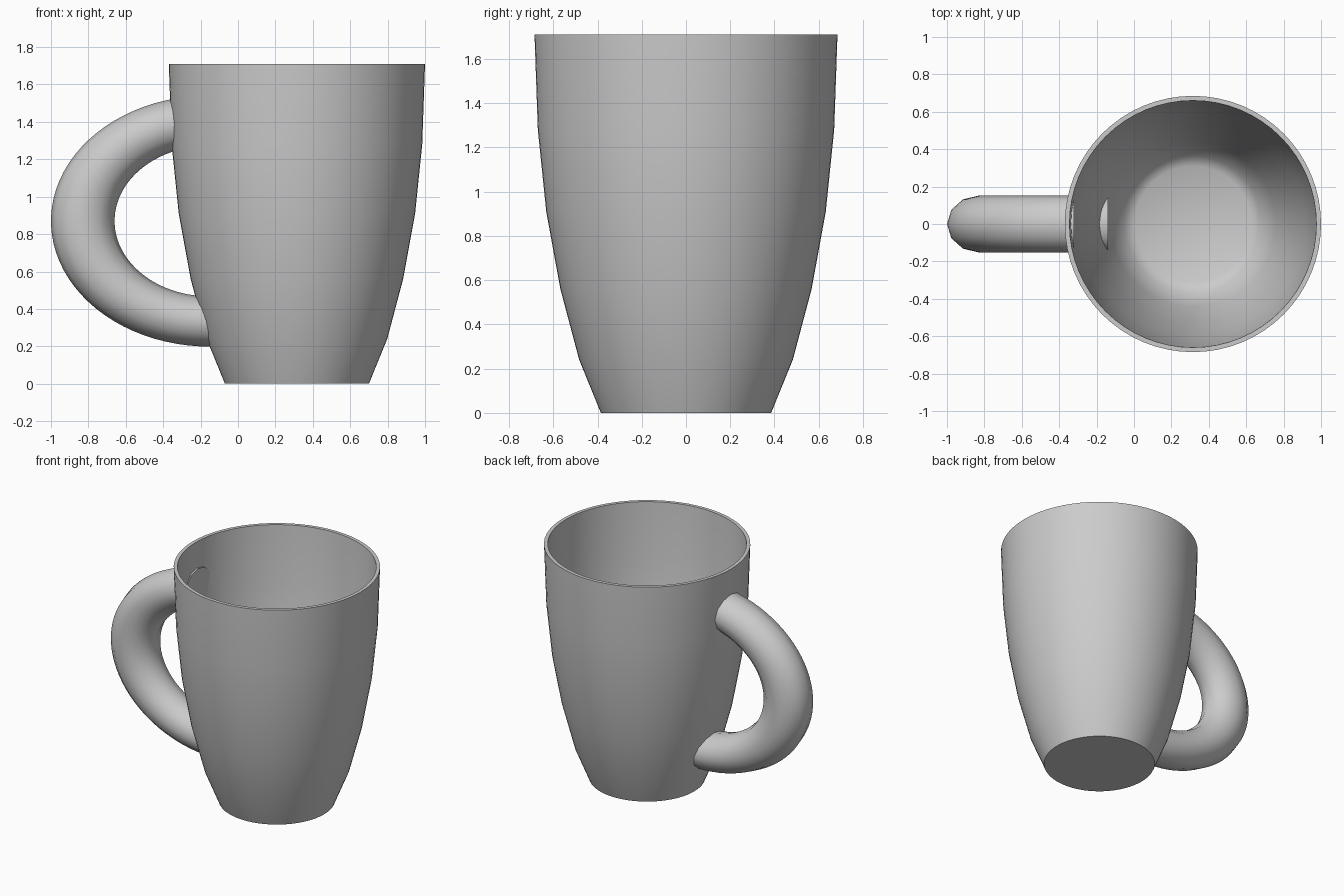
import bpy, bmesh, math

if "Cube" in bpy.data.objects:
    bpy.data.objects.remove(bpy.data.objects["Cube"])

grey = bpy.data.materials.new("plain grey")
grey.diffuse_color = (0.6, 0.6, 0.6, 1)
grey.use_nodes = True
grey.node_tree.nodes["Principled BSDF"].inputs["Base Color"].default_value = grey.diffuse_color


def finish(name, bm, angle):
    bmesh.ops.recalc_face_normals(bm, faces=bm.faces)
    mesh = bpy.data.meshes.new(name)
    bm.to_mesh(mesh)
    bm.free()
    mesh.materials.append(grey)
    ob = bpy.data.objects.new(name, mesh)
    bpy.context.scene.collection.objects.link(ob)
    bpy.ops.object.select_all(action='DESELECT')
    ob.select_set(True)
    bpy.context.view_layer.objects.active = ob
    bpy.ops.object.shade_smooth_by_angle(angle=math.radians(angle))
    return ob


def bridge(bm, a, b):
    n = len(a)
    for i in range(n):
        bm.faces.new((a[i], a[(i + 1) % n], b[(i + 1) % n], b[i]))


# Cup: lathed wall, outside from base to rim, then inside down to the floor
CX, SEG = 0.315, 64
profile = [(0.385, 0), (0.483, 0.24), (0.568, 0.56), (0.632, 0.91), (0.67, 1.28), (0.685, 1.71),
           (0.66, 1.71), (0.642, 1.28), (0.6, 0.91), (0.525, 0.56), (0.44, 0.25),
           (0.365, 0.09), (0.31, 0.06)]
bm = bmesh.new()
rings = []
for r, z in profile:
    rings.append([bm.verts.new((CX + r * math.cos(2 * math.pi * i / SEG),
                                r * math.sin(2 * math.pi * i / SEG), z)) for i in range(SEG)])
for a, b in zip(rings, rings[1:]):
    bridge(bm, a, b)
bm.faces.new(rings[0])
bm.faces.new(rings[-1])
finish("cup_body", bm, 60)

# Handle: squashed half torus whose ends are cut upright just inside the wall
HX, HZ, MAJOR, MINOR = -0.15, 0.87, 0.68, 0.17
SQUASH_Z, WIDTH = 0.79, 0.152
TOP_END, LOW_END = -0.32, -0.14
SIDES, STEPS = 12, 40
bm = bmesh.new()
rings = []
for s in range(STEPS + 1):
    ring = []
    for k in range(SIDES):
        u = 2 * math.pi * k / SIDES
        rho = MAJOR + MINOR * math.cos(u)
        start = math.acos((TOP_END - HX) / rho)
        end = 2 * math.pi - math.acos((LOW_END - HX) / rho)
        t = start + (end - start) * s / STEPS
        ring.append(bm.verts.new((HX + rho * math.cos(t), WIDTH * math.sin(u),
                                  HZ + SQUASH_Z * rho * math.sin(t))))
    rings.append(ring)
for a, b in zip(rings, rings[1:]):
    bridge(bm, a, b)
bm.faces.new(rings[0])
bm.faces.new(rings[-1])
finish("handle", bm, 50)
